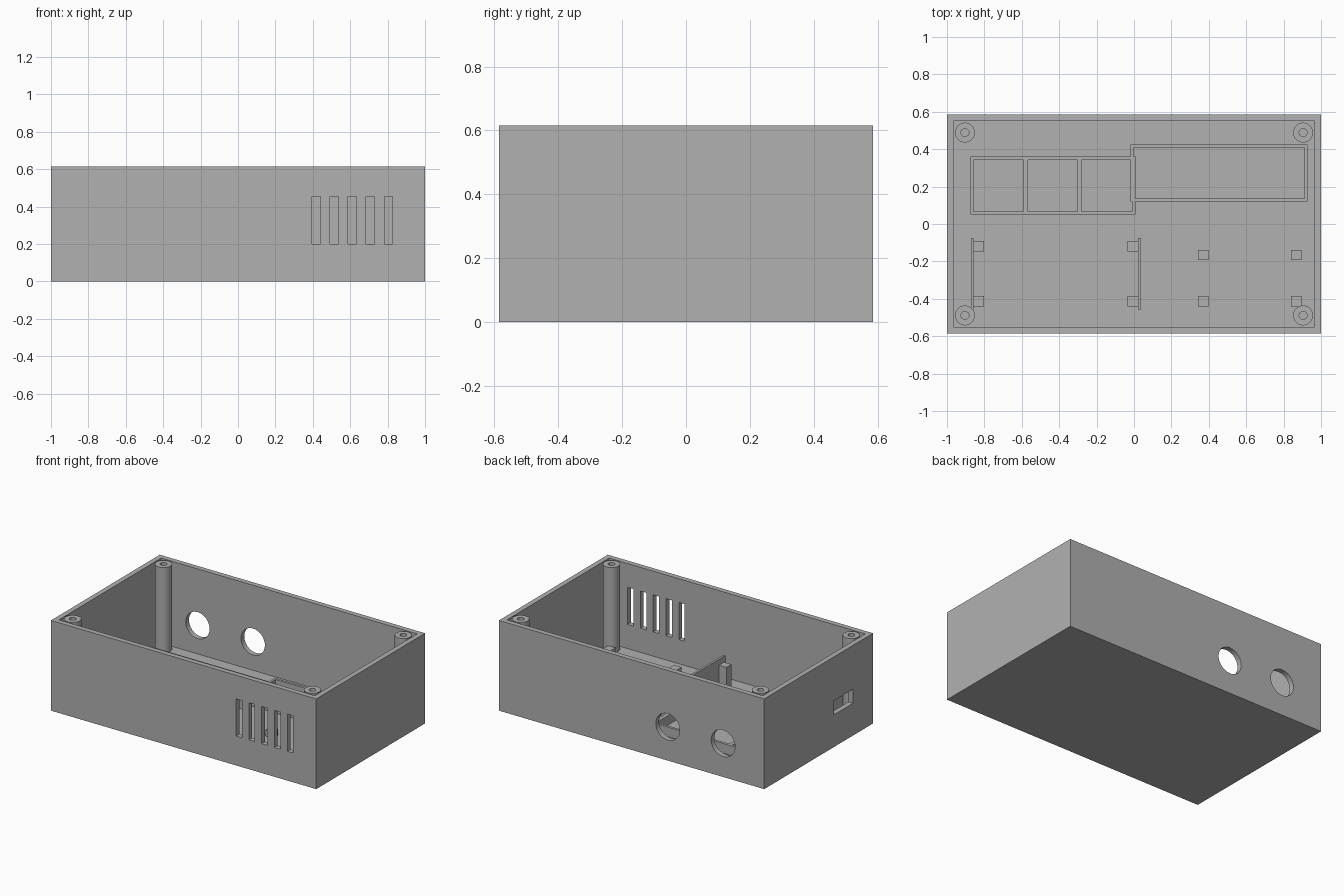
import bpy
import math

cube = bpy.data.objects.get("Cube")
if cube:
    bpy.data.objects.remove(cube, do_unlink=True)

grey = bpy.data.materials.new("mid grey plastic")
grey.use_nodes = True
colour = (0.44, 0.44, 0.44, 1)
grey.diffuse_color = colour
grey.node_tree.nodes["Principled BSDF"].inputs["Base Color"].default_value = colour


def finish(obj, name):
    obj.name = name
    obj.data.name = name
    obj.data.materials.clear()
    obj.data.materials.append(grey)
    return obj


def box(name, x0, x1, y0, y1, z0, z1):
    bpy.ops.mesh.primitive_cube_add(size=1)
    obj = bpy.context.object
    for v in obj.data.vertices:
        v.co = (x1 if v.co.x > 0 else x0,
                y1 if v.co.y > 0 else y0,
                z1 if v.co.z > 0 else z0)
    return finish(obj, name)


def cylinder(name, radius, depth, location, rotation=(0, 0, 0)):
    bpy.ops.mesh.primitive_cylinder_add(
        vertices=48, radius=radius, depth=depth, location=location, rotation=rotation)
    return finish(bpy.context.object, name)


def cut(target, cutter):
    """Subtract the cutter from the target and discard it."""
    mod = target.modifiers.new("cut", "BOOLEAN")
    mod.operation = "DIFFERENCE"
    mod.solver = "EXACT"
    mod.object = cutter
    bpy.ops.object.select_all(action="DESELECT")
    target.select_set(True)
    bpy.context.view_layer.objects.active = target
    bpy.ops.object.modifier_apply(modifier=mod.name)
    bpy.data.objects.remove(cutter, do_unlink=True)


def smooth(obj):
    bpy.ops.object.select_all(action="DESELECT")
    obj.select_set(True)
    bpy.context.view_layer.objects.active = obj
    bpy.ops.object.shade_smooth_by_angle(angle=math.radians(30))


W, D, H = 1.0, 0.586, 0.615
WALL, FLOOR = 0.035, 0.035
BASE = FLOOR - 0.005      # interior parts sink slightly into the floor

# Open-topped case
case = box("case", -W, W, -D, D, 0, H)
cut(case, box("cavity", -W + WALL, W - WALL, -D + WALL, D - WALL, FLOOR, H + 0.2))

# Ventilation slots in the front wall
for i in range(5):
    x = 0.418 + i * 0.0965
    cut(case, box("vent", x - 0.022, x + 0.022, -D - 0.1, -D + 0.1, 0.2, 0.453))

# Round openings in the back wall
for x in (-0.69, -0.273):
    cut(case, cylinder("opening", 0.09, 0.2, (x, D, 0.23), (math.pi / 2, 0, 0)))

# Connector slot in the side wall
cut(case, box("slot", -W - 0.07, -W + 0.07, -0.37, -0.166, 0.22, 0.316))
smooth(case)

# Hollow corner screw posts
for sx, side in ((-1, "right"), (1, "left")):
    for sy, end in ((-1, "front"), (1, "back")):
        x, y = sx * 0.904, sy * 0.489
        post = cylinder(f"{end}_{side}_screw_post", 0.053, H - BASE,
                        (x, y, (H + BASE) / 2))
        cut(post, cylinder("screw_hole", 0.021, 0.6, (x, y, H)))
        smooth(post)

# Three-cell holder frame
holder = box("three_cell_frame", -0.874, 0.008, 0.05, 0.36, BASE, 0.1)
for x0, x1 in ((-0.858, -0.591), (-0.567, -0.302), (-0.281, -0.01)):
    cut(holder, box("cell", x0, x1, 0.067, 0.342, 0, 0.2))

# Long single holder frame
tray = box("long_frame", -0.019, 0.928, 0.119, 0.424, BASE, 0.1)
cut(tray, box("cell", -0.003, 0.912, 0.135, 0.408, 0, 0.2))

# Thin guide walls beside the tall standoffs
for name, x in (("right_guide_wall", -0.872), ("left_guide_wall", 0.022)):
    box(name, x, x + 0.015, -0.456, -0.076, BASE, 0.24)


# Square standoffs: four tall, four short
def standoffs(label, xs, ys, top):
    for x in xs:
        for y in ys:
            box(f"{label}_standoff", x - 0.028, x + 0.028, y - 0.027, y + 0.027, BASE, top)


standoffs("tall", (-0.829, -0.006), (-0.119, -0.413), 0.2)
standoffs("short", (0.37, 0.867), (-0.165, -0.413), 0.08)
